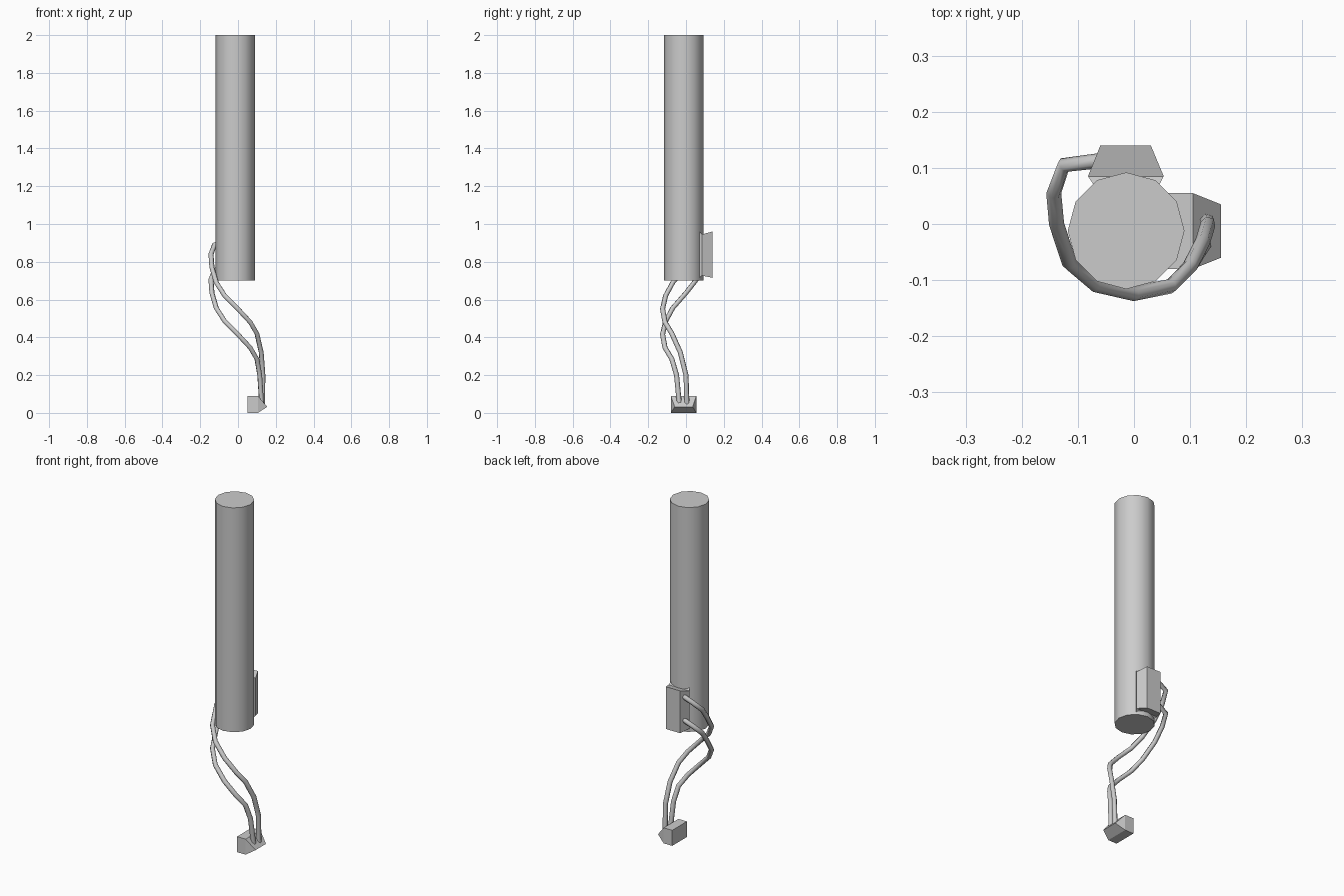
import bpy, math

if "Cube" in bpy.data.objects:
    bpy.data.objects.remove(bpy.data.objects["Cube"])


def mesh_object(name, verts, faces):
    mesh = bpy.data.meshes.new(name)
    mesh.from_pydata(verts, [], faces)
    mesh.validate()
    obj = bpy.data.objects.new(name, mesh)
    bpy.context.collection.objects.link(obj)
    return obj


def loft_rects(name, rects, place):
    """Bridge rectangles (u0, u1, v0, v1, depth); place maps (u, v, depth) to xyz."""
    verts, faces = [], []
    for u0, u1, v0, v1, d in rects:
        verts += [place(u, v, d) for u, v in ((u0, v0), (u1, v0), (u1, v1), (u0, v1))]
    for r in range(len(rects) - 1):
        a = r * 4
        for i in range(4):
            j = (i + 1) % 4
            faces.append((a + i, a + j, a + 4 + j, a + 4 + i))
    n = len(verts)
    faces += [(3, 2, 1, 0), (n - 4, n - 3, n - 2, n - 1)]
    return mesh_object(name, verts, faces)


# Tall twelve-sided post
bpy.ops.mesh.primitive_cylinder_add(vertices=12, radius=0.104, depth=1.30,
                                    location=(-0.014, -0.012, 1.35))
post = bpy.context.object
post.name = "post"
bpy.ops.object.shade_smooth_by_angle(angle=math.radians(40))

# Junction box on the back of the post, flared towards the post
loft_rects("junction_box", [
    (-0.030, 0.060, 0.715, 0.96, -0.14),
    (-0.053, 0.082, 0.727, 0.945, -0.085),
    (-0.045, 0.072, 0.715, 0.96, -0.07),
], lambda u, v, d: (-u, -d, v))

# Plug at the bottom: a box whose outer end tapers to an edge
plug_verts = [(x, y, z) for x in (0.05, 0.105) for y, z in
              ((-0.08, 0), (0.055, 0), (0.055, 0.09), (-0.08, 0.09))]
plug_verts += [(0.155, -0.06, 0.032), (0.155, 0.035, 0.032)]
mesh_object("plug", plug_verts, [
    (3, 2, 1, 0), (0, 1, 5, 4), (1, 2, 6, 5), (2, 3, 7, 6), (3, 0, 4, 7),
    (4, 5, 9, 8), (6, 7, 8, 9), (5, 6, 9), (7, 4, 8)])


# Two cables looping round the post from the box down to the plug
def cable(name, points):
    curve = bpy.data.curves.new(name, 'CURVE')
    curve.dimensions = '3D'
    curve.bevel_depth = 0.0135
    curve.bevel_resolution = 1
    curve.use_fill_caps = True
    spline = curve.splines.new('POLY')
    spline.points.add(len(points) - 1)
    for p, co in zip(spline.points, points):
        p.co = (*co, 1)
    spline.use_smooth = True
    obj = bpy.data.objects.new(name, curve)
    bpy.context.collection.objects.link(obj)


loop_xy = [(-0.06, 0.113), (-0.125, 0.105), (-0.143, 0.055), (-0.138, 0.0),
           (-0.115, -0.07), (-0.07, -0.108), (0.0, -0.124), (0.065, -0.111),
           (0.10, -0.075)]
heights = [0.92, 0.89, 0.84, 0.77, 0.69, 0.62, 0.55, 0.48, 0.42]
upper = [(x, y, z) for (x, y), z in zip(loop_xy, heights)]
lower = [(x, y, z - 0.135) for x, y, z in upper]
cable("upper_cable", upper + [(0.123, -0.03, 0.32), (0.132, 0.0, 0.20), (0.13, 0.005, 0.045)])
cable("lower_cable", lower + [(0.115, -0.05, 0.20), (0.125, -0.035, 0.045)])
